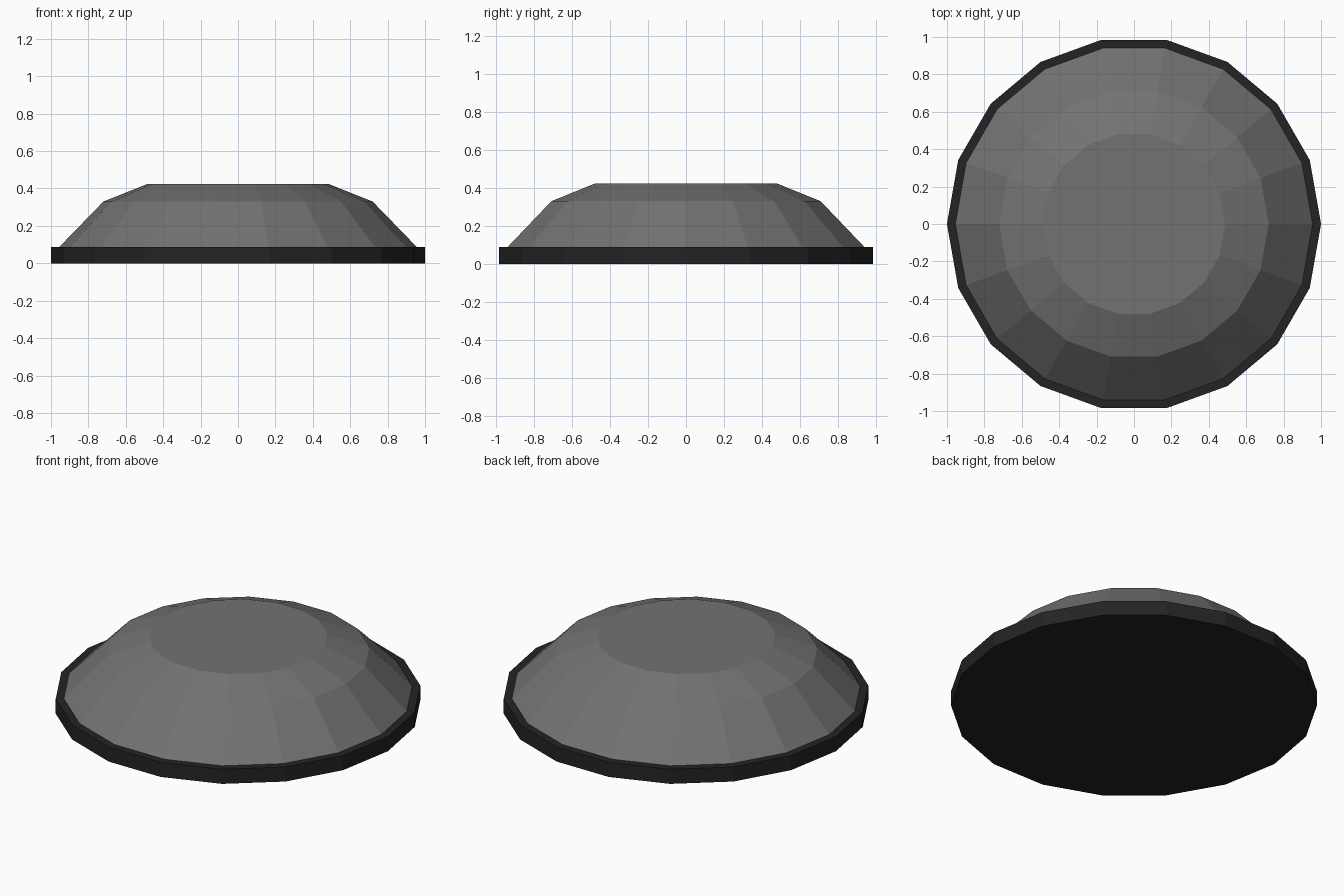
import bpy, bmesh
from math import cos, sin, tau

if "Cube" in bpy.data.objects:
    bpy.data.objects.remove(bpy.data.objects["Cube"])

SIDES = 18


def material(name, value):
    mat = bpy.data.materials.new(name)
    mat.diffuse_color = (value, value, value, 1)
    mat.use_nodes = True
    mat.node_tree.nodes["Principled BSDF"].inputs["Base Color"].default_value = mat.diffuse_color
    return mat


def turned(name, profile, mat):
    """Closed flat-faced solid from (radius, height) rings, bottom to top."""
    bm = bmesh.new()
    rings = [[bm.verts.new((r * cos(tau * i / SIDES), r * sin(tau * i / SIDES), z))
              for i in range(SIDES)] for r, z in profile]
    for low, high in zip(rings, rings[1:]):
        for i in range(SIDES):
            j = (i + 1) % SIDES
            bm.faces.new((low[i], low[j], high[j], high[i]))
    bm.faces.new(rings[0][::-1])
    bm.faces.new(rings[-1])
    mesh = bpy.data.meshes.new(name)
    bm.to_mesh(mesh)
    bm.free()
    mesh.materials.append(mat)
    obj = bpy.data.objects.new(name, mesh)
    bpy.context.collection.objects.link(obj)
    return obj


# Dark base disc
turned("base_rim", [(1.0, 0.0), (1.0, 0.088)], material("dark", 0.017))

# Faceted dome with a flat top, seated on the base
turned("dome", [(0.955, 0.088), (0.72, 0.33), (0.488, 0.423)], material("grey", 0.17))
